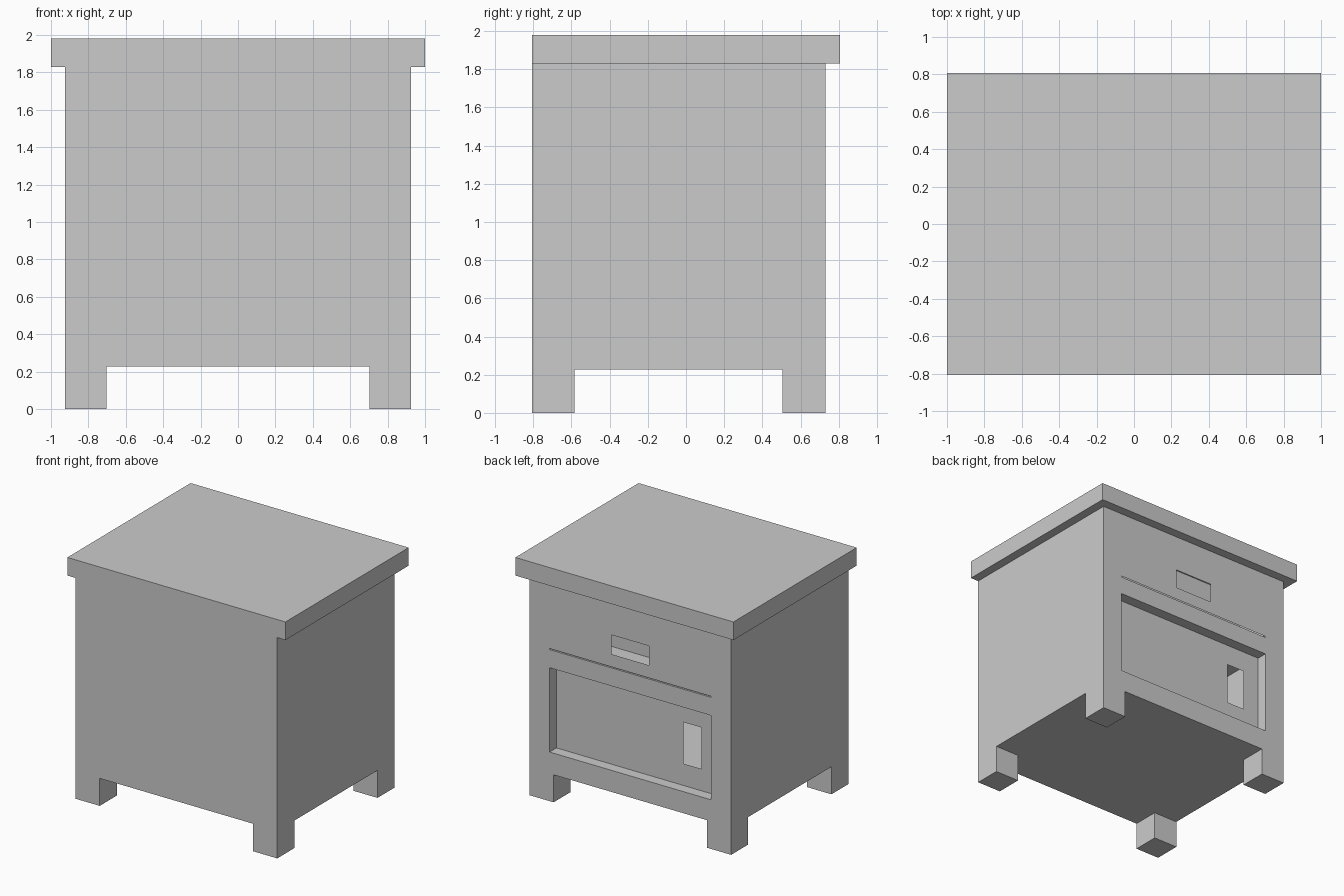
import bpy
import bmesh
from mathutils import Vector

if "Cube" in bpy.data.objects:
    bpy.data.objects.remove(bpy.data.objects["Cube"])


def box(name, lo, hi):
    """Axis-aligned box between two corners."""
    lo, hi = Vector(lo), Vector(hi)
    bm = bmesh.new()
    bmesh.ops.create_cube(bm, size=1)
    for v in bm.verts:
        v.co = (lo + hi) / 2 + v.co * (hi - lo)
    me = bpy.data.meshes.new(name)
    bm.to_mesh(me)
    bm.free()
    ob = bpy.data.objects.new(name, me)
    bpy.context.collection.objects.link(ob)
    return ob


def carve(target, lo, hi):
    """Subtract a box from the target and bake the result."""
    cutter = box("cutter", lo, hi)
    cutter.hide_render = True
    mod = target.modifiers.new("carve", 'BOOLEAN')
    mod.operation = 'DIFFERENCE'
    mod.solver = 'EXACT'
    mod.object = cutter
    bpy.context.view_layer.objects.active = target
    bpy.ops.object.modifier_apply(modifier=mod.name)
    bpy.data.objects.remove(cutter, do_unlink=True)


def pierced_sheet(name, y, xs, zs):
    """Thin 3x3 sheet facing +y with its middle cell left open as a hand hole."""
    bm = bmesh.new()
    grid = [[bm.verts.new((x, y, z)) for x in xs] for z in zs]
    for i in range(3):
        for j in range(3):
            if (i, j) != (1, 1):
                bm.faces.new((grid[i][j], grid[i + 1][j],
                              grid[i + 1][j + 1], grid[i][j + 1]))
    me = bpy.data.meshes.new(name)
    bm.to_mesh(me)
    bm.free()
    ob = bpy.data.objects.new(name, me)
    bpy.context.collection.objects.link(ob)
    return ob


W, FRONT, BACK = 0.925, -0.807, 0.73
OPEN = 0.74

# Cabinet body, with the legs left standing between two crossing cut-outs
body = box("cabinet_body", (-W, FRONT, 0), (W, BACK, 1.83))
carve(body, (-0.703, -2, -0.5), (0.703, 2, 0.228))
carve(body, (-2, -0.584, -0.5), (2, 0.506, 0.228))

# Hollow cupboard and drawer spaces, open on the +y side
carve(body, (-OPEN, -0.62, 0.407), (OPEN, 1, 1.106))
carve(body, (-OPEN, BACK - 0.314, 1.256), (OPEN, 1, 1.76))

# Recessed cupboard door with an upright hand hole
pierced_sheet("cupboard_door", BACK - 0.09,
              (-OPEN, -0.59, -0.425, OPEN), (0.407, 0.588, 0.932, 1.106))

# Flush drawer front with a wide hand hole and a thin gap beneath it
pierced_sheet("drawer_front", BACK,
              (-OPEN, -0.173, 0.173, OPEN), (1.265, 1.37, 1.53, 1.76))

# Overhanging table top
box("table_top", (-1, FRONT, 1.83), (1, -FRONT, 1.98))
